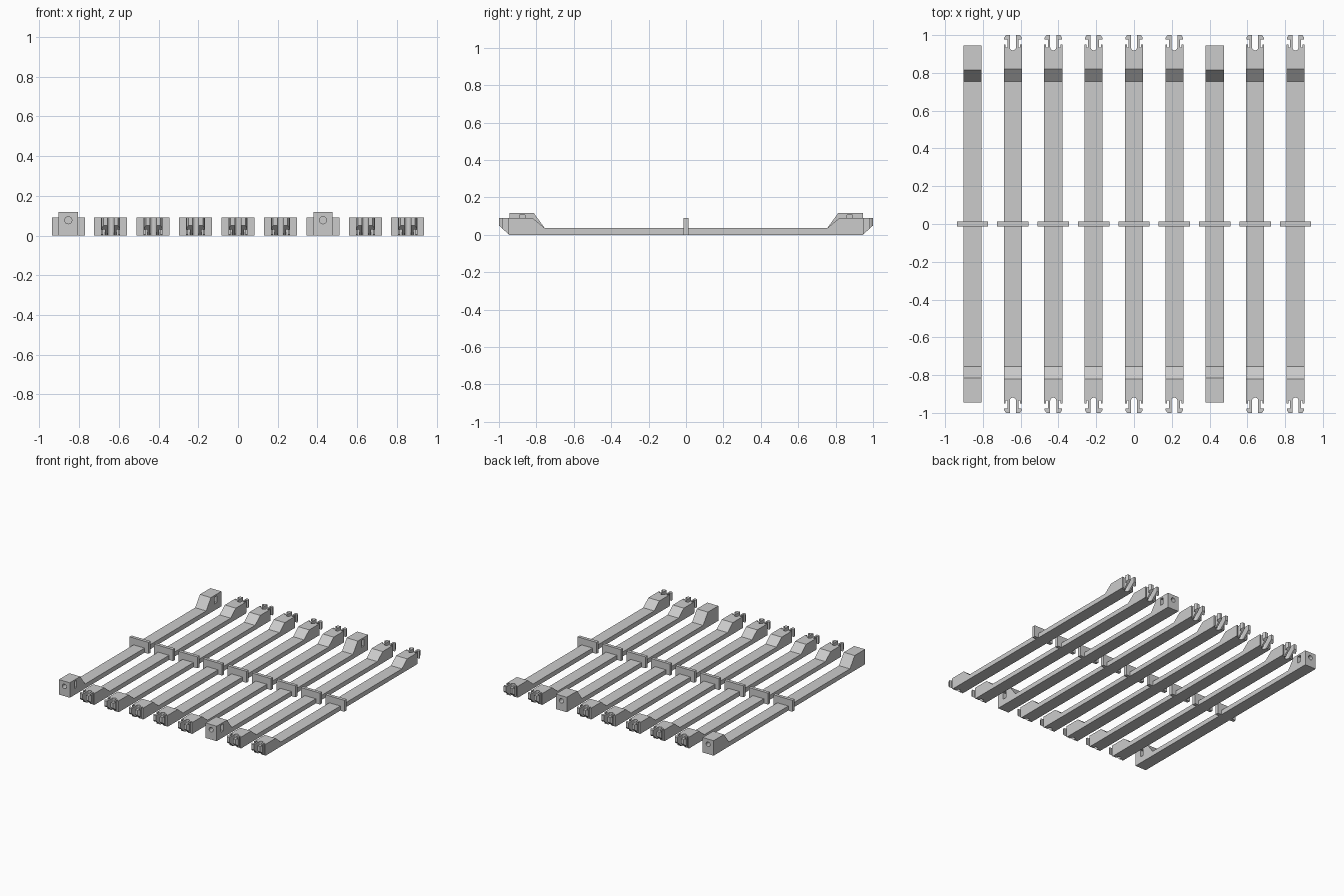
import bpy, bmesh
from math import pi, cos, sin
from mathutils import Matrix, Vector

cube = bpy.data.objects.get("Cube")
if cube:
    bpy.data.objects.remove(cube, do_unlink=True)

grey = bpy.data.materials.new("plain grey")
grey.use_nodes = True
colour = (0.6, 0.6, 0.6, 1)
grey.diffuse_color = colour
grey.node_tree.nodes["Principled BSDF"].inputs["Base Color"].default_value = colour

HALF = 0.048      # half width of a bar
PITCH = 0.2137    # spacing between bars


def add_object(name, mesh, x=0):
    ob = bpy.data.objects.new(name, mesh)
    bpy.context.collection.objects.link(ob)
    ob.location.x = x
    return ob


def prism(name, points, direction):
    """Extrude a closed outline of 3D points along a direction."""
    bm = bmesh.new()
    face = bm.faces.new([bm.verts.new(p) for p in points])
    out = bmesh.ops.extrude_face_region(bm, geom=[face])
    verts = [v for v in out["geom"] if isinstance(v, bmesh.types.BMVert)]
    bmesh.ops.translate(bm, verts=verts, vec=Vector(direction))
    bmesh.ops.recalc_face_normals(bm, faces=bm.faces)
    mesh = bpy.data.meshes.new(name)
    bm.to_mesh(mesh)
    bm.free()
    mesh.materials.append(grey)
    return add_object(name, mesh)


def box(name, low, high):
    (x0, y0, z0), (x1, y1, z1) = low, high
    base = [(x0, y0, z0), (x1, y0, z0), (x1, y1, z0), (x0, y1, z0)]
    return prism(name, base, (0, 0, z1 - z0))


def bar(name, side):
    """Bar from its half side profile (y, z), mirrored front to back."""
    outline = side + [(-y, z) for y, z in reversed(side)]
    return prism(name, [(-HALF, y, z) for y, z in outline], (2 * HALF, 0, 0))


def combine(target, tool, operation):
    """Apply a boolean and discard the tool."""
    mod = target.modifiers.new("cut", "BOOLEAN")
    mod.operation = operation
    mod.solver = "EXACT"
    mod.object = tool
    bpy.context.view_layer.update()
    graph = bpy.context.evaluated_depsgraph_get()
    mesh = bpy.data.meshes.new_from_object(target.evaluated_get(graph))
    target.modifiers.clear()
    target.data = mesh
    bpy.data.objects.remove(tool, do_unlink=True)


# Bar with solid end blocks, bolt holes and nut pockets open on the left side
block_bar = bar("block_bar", [(0.945, 0), (0.945, 0.118), (0.815, 0.118), (0.755, 0.036)])
for s in (-1, 1):
    ring = [(0.018 * cos(a * pi / 12), s * 0.845, 0.077 + 0.018 * sin(a * pi / 12))
            for a in range(24)]
    combine(block_bar, prism("hole_cutter", ring, (0, s * 0.15, 0)), "DIFFERENCE")
    y0, y1 = sorted((s * 0.86, s * 0.89))
    combine(block_bar, box("pocket_cutter", (-0.03, y0, 0.05), (0.1, y1, 0.105)), "DIFFERENCE")

# Bar with barbed snap forks: side profile intersected with the plan outline
fork_bar = bar("fork_bar", [(0.945, 0), (1, 0.05), (1, 0.09), (0.82, 0.09), (0.755, 0.036)])
barb = [(0.055, 0.95), (0.038, 0.95), (0.038, 0.935), (0.029, 0.935), (0.029, 0.978),
        (0.046, 0.978), (0.046, 0.986), (0.03, 1.01), (0.016, 1.01)]
arc = [(0.016 * cos(a * pi / 8), 0.935 - 0.016 * sin(a * pi / 8)) for a in range(9)]
end = barb + arc + [(-x, y) for x, y in reversed(barb)]
plan = end + [(-x, -y) for x, y in end]
combine(fork_bar, prism("fork_plan", [(x, y, -0.1) for x, y in plan], (0, 0, 0.4)), "INTERSECT")

# Cross plate at the middle of every bar
plate = box("cross_plate", (-0.083, -0.013, 0), (0.083, 0.013, 0.09))

# Lay out the row of nine bars
for i in range(9):
    x = (i - 4) * PITCH
    source = block_bar if i in (0, 6) else fork_bar
    add_object(f"{source.name}_{i + 1}", source.data, x)
    add_object(f"cross_plate_{i + 1}", plate.data, x)
for ob in (block_bar, fork_bar, plate):
    bpy.data.objects.remove(ob, do_unlink=True)
